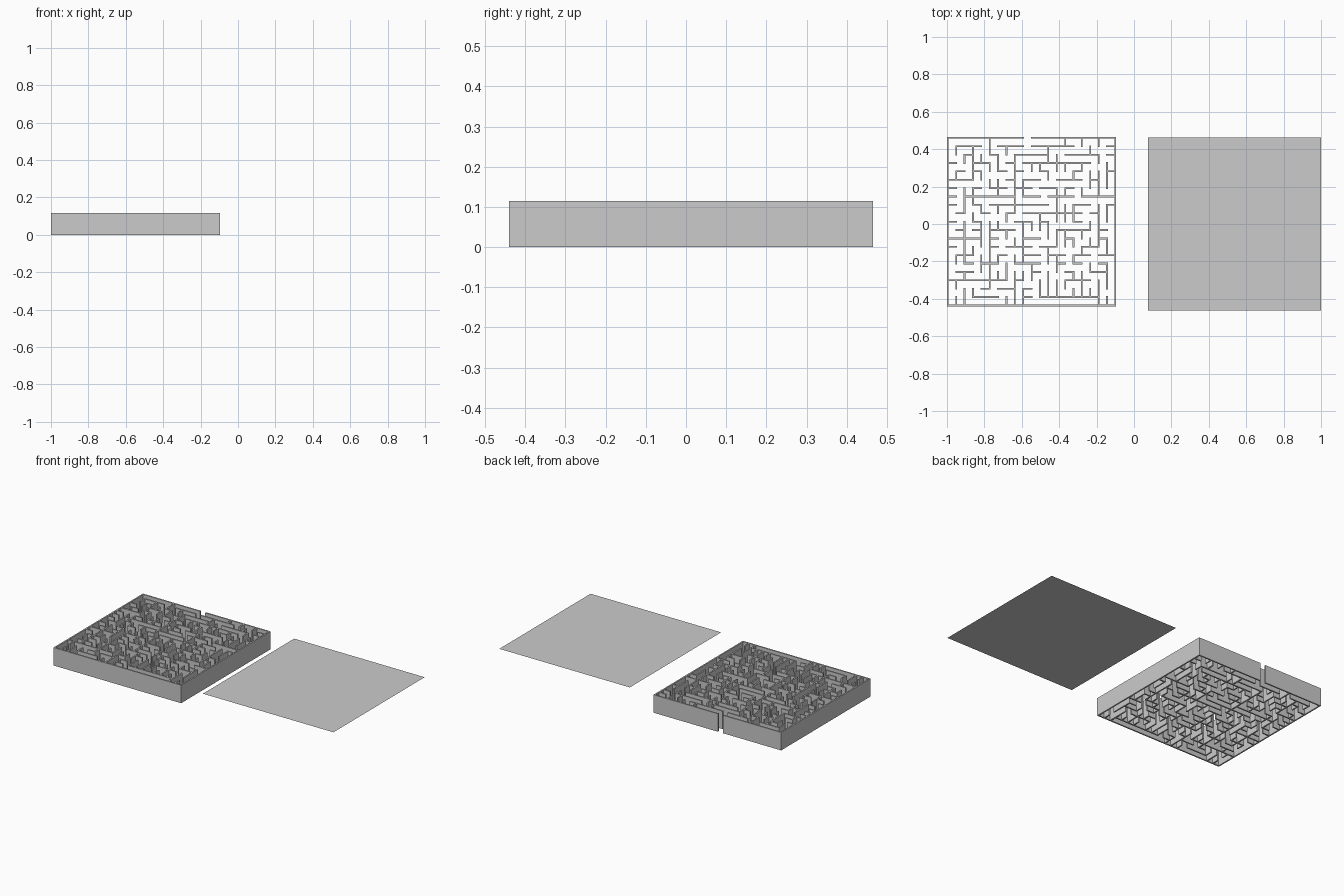
import bpy, bmesh, random

cube = bpy.data.objects.get("Cube")
if cube:
    bpy.data.objects.remove(cube, do_unlink=True)

HEIGHT = 0.115
CELLS = 20
CELL = 0.0448
THICK = 0.009
LEFT, BACK = -1.0, 0.465
ENTRANCE = 9

# Main inner walls as column, row from the back, length in cells
ACROSS = [(1, 1, 3), (6, 1, 3), (10, 1, 4), (8, 2, 4), (14, 2, 4), (9, 3, 7),
          (0, 5, 3), (2, 7, 6), (6, 8, 5), (9, 9, 5), (5, 11, 3), (13, 11, 4),
          (0, 12, 4), (0, 17, 5), (3, 19, 3), (12, 19, 6)]
ALONG = [(5, 0, 2), (14, 0, 1), (16, 0, 1), (18, 0, 1), (12, 1, 2), (3, 1, 4),
         (8, 2, 7), (5, 11, 6), (9, 11, 4), (2, 12, 3), (19, 15, 3),
         (8, 16, 4), (18, 17, 3), (2, 18, 2)]

gray = bpy.data.materials.new("light_gray")
gray.use_nodes = True
gray.diffuse_color = (0.6, 0.6, 0.6, 1)
gray.node_tree.nodes["Principled BSDF"].inputs["Base Color"].default_value = gray.diffuse_color


def make_object(name, bm):
    mesh = bpy.data.meshes.new(name)
    bm.to_mesh(mesh)
    bm.free()
    mesh.materials.append(gray)
    bpy.context.collection.objects.link(bpy.data.objects.new(name, mesh))


def add_face(bm, points):
    bm.faces.new([bm.verts.new(p) for p in points])


# Plan squares: even indices are posts, odd indices are the spans between posts
solid = set()


def add_wall(col, row, dx, dy, length=1):
    for step in range(2 * length + 1):
        solid.add((2 * col + dx * step, 2 * row + dy * step))


# Outer walls with the entrance gap at the back, then the main inner walls
add_wall(0, 0, 1, 0, ENTRANCE)
add_wall(ENTRANCE + 1, 0, 1, 0, CELLS - ENTRANCE - 1)
add_wall(0, CELLS, 1, 0, CELLS)
add_wall(0, 0, 0, 1, CELLS)
add_wall(CELLS, 0, 0, 1, CELLS)
for col, row, length in ACROSS:
    add_wall(col, row, 1, 0, length)
for col, row, length in ALONG:
    add_wall(col, row, 0, 1, length)

# Short branching walls grow until every post is joined
rng = random.Random(4)
loose = [(c, r) for c in range(1, CELLS) for r in range(1, CELLS)
         if (2 * c, 2 * r) not in solid]
while loose:
    col, row = rng.choice(loose)
    dx, dy = rng.choice([(1, 0), (-1, 0), (0, 1), (0, -1)])
    if (2 * (col + dx), 2 * (row + dy)) in solid:
        add_wall(col, row, dx, dy)
        loose.remove((col, row))


def edge(index):
    return (index // 2) * CELL + (index % 2) * THICK


# Maze walls: joined upright walls without a floor
bm = bmesh.new()
for i, j in sorted(solid):
    x0, x1 = LEFT + edge(i), LEFT + edge(i + 1)
    y0, y1 = BACK - edge(j + 1), BACK - edge(j)
    ring = [(x0, y0), (x1, y0), (x1, y1), (x0, y1)]
    add_face(bm, [(x, y, HEIGHT) for x, y in ring])
    add_face(bm, [(x, y, 0) for x, y in reversed(ring)])
    beside = [(i, j + 1), (i + 1, j), (i, j - 1), (i - 1, j)]
    for k, other in enumerate(beside):
        if other not in solid:
            a, b = ring[k], ring[(k + 1) % 4]
            add_face(bm, [(*a, 0), (*b, 0), (*b, HEIGHT), (*a, HEIGHT)])
bmesh.ops.remove_doubles(bm, verts=bm.verts, dist=0.0005)
make_object("maze_walls", bm)

# Flat square sheet beside the maze, level with the wall tops
bm = bmesh.new()
add_face(bm, [(x, y, HEIGHT) for x, y in
              [(0.075, -0.462), (1, -0.462), (1, 0.462), (0.075, 0.462)]])
make_object("flat_sheet", bm)
